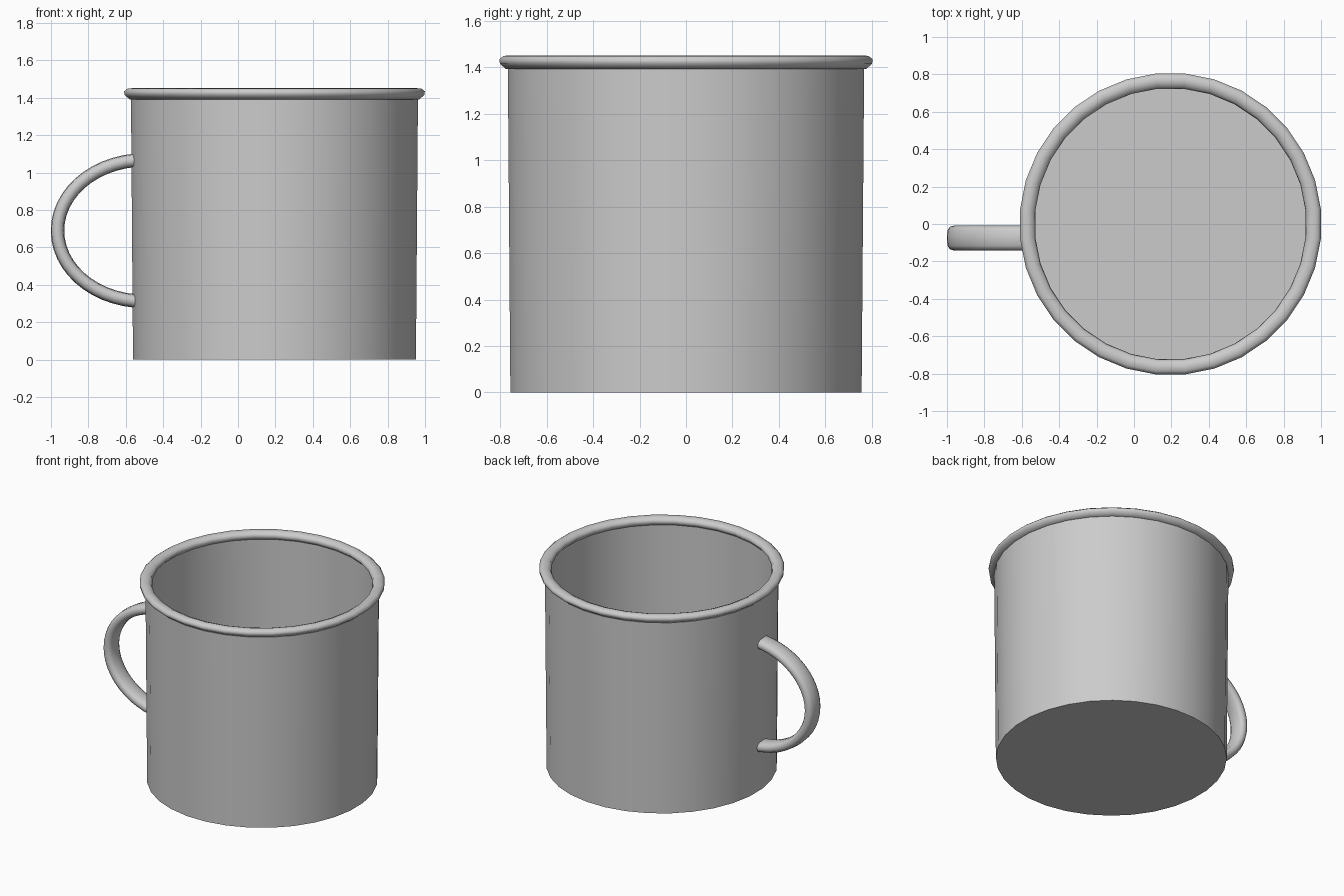
import bpy, bmesh
from math import sin, cos, pi, tau, acos, copysign

if "Cube" in bpy.data.objects:
    bpy.data.objects.remove(bpy.data.objects["Cube"])

CX, SIDES = 0.195, 32


def finish(name, bm, angle=50):
    bmesh.ops.recalc_face_normals(bm, faces=bm.faces)
    mesh = bpy.data.meshes.new(name)
    bm.to_mesh(mesh)
    bm.free()
    ob = bpy.data.objects.new(name, mesh)
    bpy.context.collection.objects.link(ob)
    bpy.ops.object.select_all(action='DESELECT')
    ob.select_set(True)
    bpy.context.view_layer.objects.active = ob
    bpy.ops.object.shade_smooth_by_angle(angle=angle * pi / 180)
    return ob


def bridge(bm, a, b):
    n = len(a)
    for i in range(n):
        j = (i + 1) % n
        bm.faces.new((a[i], a[j], b[j], b[i]))


def lathe(name, profile, closed, angle=50):
    bm = bmesh.new()
    rings = [[bm.verts.new((CX + r * cos((i + .5) * tau / SIDES),
                            r * sin((i + .5) * tau / SIDES), z))
              for i in range(SIDES)] for r, z in profile]
    for a, b in zip(rings, rings[1:]):
        bridge(bm, a, b)
    if closed:
        bridge(bm, rings[-1], rings[0])
    else:
        bm.faces.new(rings[0])
        bm.faces.new(rings[-1])
    return finish(name, bm, angle)


# Thin-walled cup with a flat floor
lathe("cup_body", [(.760, 0), (.771, 1.41), (.751, 1.41), (.742, .02)], False)

# Rolled lip around the opening
lathe("rim", [(.726, 1.418), (.735, 1.44), (.763, 1.452), (.790, 1.449),
              (.808, 1.435), (.805, 1.415), (.778, 1.392), (.745, 1.395)], True, 80)

# Handle: rounded flat strap swept along half an ellipse, ends hidden in the wall
bm = bmesh.new()
A, B, HX, HY, HZ = .465, .378, -.5, -.075, .69
t0, STEPS, N = acos(.05 / A), 24, 12
rings = []
for k in range(STEPS + 1):
    t = -t0 + 2 * t0 * k / STEPS
    nx, nz = -B * cos(t), A * sin(t)
    length = (nx * nx + nz * nz) ** .5
    nx, nz = nx / length, nz / length
    ring = []
    for i in range(N):
        c, s = cos(i * tau / N), sin(i * tau / N)
        w = .066 * copysign(abs(c) ** .7, c)
        h = .036 * copysign(abs(s) ** .8, s)
        ring.append(bm.verts.new((HX - A * cos(t) + nx * h, HY + w,
                                  HZ + B * sin(t) + nz * h)))
    rings.append(ring)
for a, b in zip(rings, rings[1:]):
    bridge(bm, a, b)
bm.faces.new(rings[0])
bm.faces.new(rings[-1])
finish("handle", bm, 70)
